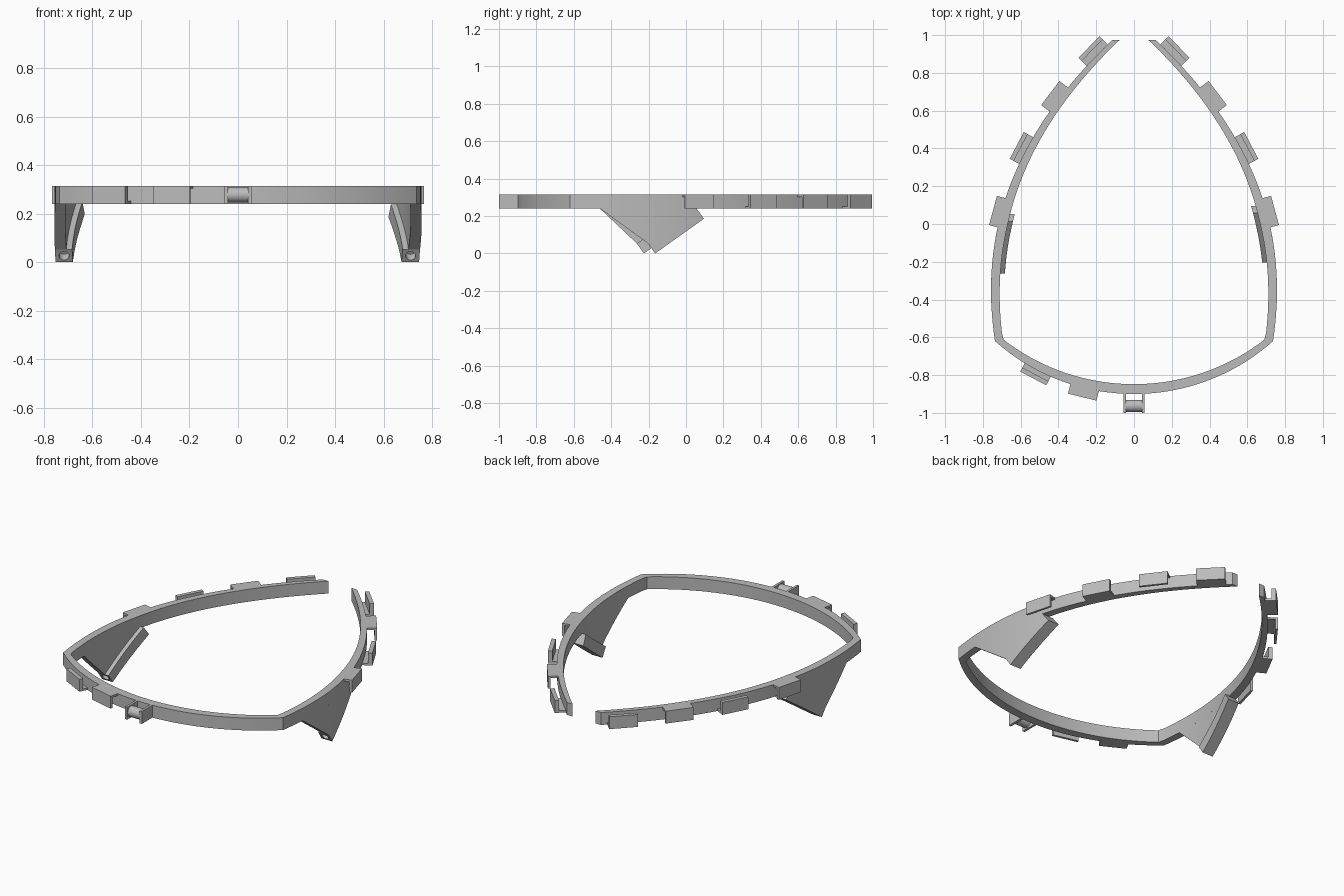
import bpy, bmesh, math
from mathutils import Matrix, Vector

cube = bpy.data.objects.get("Cube")
if cube:
    bpy.data.objects.remove(cube, do_unlink=True)

grey = bpy.data.materials.new("plain grey")
grey.use_nodes = True
grey.diffuse_color = (0.5, 0.5, 0.5, 1)
grey.node_tree.nodes["Principled BSDF"].inputs["Base Color"].default_value = (0.5, 0.5, 0.5, 1)

Z0, Z1 = 0.24, 0.315          # bottom and top of the band


def finish(bm, name, smooth=False):
    bmesh.ops.remove_doubles(bm, verts=bm.verts, dist=0.0002)
    bmesh.ops.recalc_face_normals(bm, faces=bm.faces)
    mesh = bpy.data.meshes.new(name)
    bm.to_mesh(mesh)
    bm.free()
    mesh.materials.append(grey)
    ob = bpy.data.objects.new(name, mesh)
    bpy.context.collection.objects.link(ob)
    if smooth:
        bpy.ops.object.select_all(action='DESELECT')
        ob.select_set(True)
        bpy.context.view_layer.objects.active = ob
        bpy.ops.object.shade_smooth_by_angle(angle=math.radians(25))
    return ob


def loft(name, sections, smooth=True):
    """Skin a row of four-cornered sections and cap both ends."""
    bm = bmesh.new()
    rings = [[bm.verts.new(p) for p in s] for s in sections]
    for a, b in zip(rings, rings[1:]):
        for i in range(4):
            j = (i + 1) % 4
            bm.faces.new((a[i], a[j], b[j], b[i]))
    bm.faces.new(rings[0])
    bm.faces.new(rings[-1])
    return finish(bm, name, smooth)


def add_box(bm, frame, low, high):
    low, high = Vector(low), Vector(high)
    size = Matrix.Diagonal((*(high - low), 1))
    bmesh.ops.create_cube(bm, size=1, matrix=frame @ Matrix.Translation((low + high) / 2) @ size)


# Plan curves: the bowed sides and the front arc
def side_outer(y):
    u = y + 0.35
    return 0.757 - 0.30 * u ** 2 - 0.05 * u ** 3


def side_inner(y):
    return side_outer(y) - (0.05 - 0.012 * abs(y))


def front_arc(half, depth, y_front, t):
    r = (half ** 2 + depth ** 2) / (2 * depth)
    a = math.asin(half / r) * t
    return r * math.sin(a), y_front + r * (1 - math.cos(a))


def wall_section(o, i):
    return [(*o, Z0), (*o, Z1), (*i, Z1), (*i, Z0)]


# Band: open at the back, with a corner at each end of the front arc
N = 36
ys = [0.975 - 1.595 * k / N for k in range(N)]
right = [((side_outer(y), y), (side_inner(y), y)) for y in ys]
front = []
for k in range(N + 1):
    t = 1 - 2 * k / N
    front.append((front_arc(side_outer(-0.62), 0.28, -0.90, t),
                  front_arc(0.69, 0.235, -0.848, t)))
left = [((-o[0], o[1]), (-i[0], i[1])) for o, i in reversed(right)]
loft("band", [wall_section(o, i) for o, i in right + front + left])


# Clips: a wall held off the band by a floor (or by a cap)
def clip(name, base, normal, length, depth, capped):
    n = Vector((*normal, 0)).normalized()
    t = n.cross(Vector((0, 0, 1)))
    frame = Matrix((t, n, (0, 0, 1))).transposed().to_4x4()
    frame.translation = (*base, 0)
    h = length / 2
    bm = bmesh.new()
    thick = 0.014 if capped else 0.024
    add_box(bm, frame, (-h, depth - thick, Z0), (h, depth, Z1))
    a, b = (Z1 - 0.012, Z1) if capped else (Z0, Z0 + 0.012)
    add_box(bm, frame, (-h, -0.02, a), (h, depth - thick, b))
    finish(bm, name)


side_clips = [(0.895, 0.06, False), (0.66, 0.055, True), (0.39, 0.055, False), (0.06, 0.045, True)]
for s, word in ((1, "left"), (-1, "right")):
    for k, (y, depth, capped) in enumerate(side_clips):
        slope = (side_outer(y + 0.01) - side_outer(y - 0.01)) / 0.02
        clip(f"{word}_clip_{k + 1}", (s * side_outer(y), y), (s, -slope), 0.16, depth, capped)

for name, x, capped in (("front_clip_outer", -0.51, False), ("front_clip_inner", -0.262, True)):
    cy = 0.19
    y = cy - math.sqrt(1.09 ** 2 - x ** 2)
    clip(name, (x, y), (x, y - cy), 0.155, 0.05, capped)

# Front bracket: two cheeks with a roller between
for s, word in ((1, "left"), (-1, "right")):
    bm = bmesh.new()
    add_box(bm, Matrix(), (s * 0.049 - 0.007, -1.0, Z0), (s * 0.049 + 0.007, -0.88, Z1))
    finish(bm, f"{word}_bracket_cheek")
bm = bmesh.new()
bmesh.ops.create_cone(bm, cap_ends=True, segments=32, radius1=0.032, radius2=0.032, depth=0.09,
                      matrix=Matrix.Translation((0, -0.963, 0.278)) @ Matrix.Rotation(math.pi / 2, 4, 'Y'))
finish(bm, "bracket_roller", True)

# Legs: a tapering fin under the band and a drilled bar along its lower edge
along = Vector((0, 0.815, 0.58))
across = Vector((0, -0.58, 0.815)) * 0.065
for s, word, start_y, length in ((1, "left", -0.165, 0.32), (-1, "right", -0.225, 0.34)):
    start = Vector((0, start_y, 0))
    apex = start + across
    end_y = apex.y + (Z0 - apex.z) * along.y / along.z
    stations = [(-0.46 + (apex.y + 0.46) * k / 10, Z0 + (apex.z - Z0) * k / 10) for k in range(11)]
    stations += [(apex.y + (end_y - apex.y) * k / 10, apex.z + (Z0 - apex.z) * k / 10)
                 for k in range(1, 11)]
    loft(f"{word}_fin", [[(s * side_outer(y), y, z), (s * side_outer(y), y, Z0),
                          (s * side_inner(y), y, Z0), (s * side_inner(y), y, z)]
                         for y, z in stations])

    sections = []
    for k in range(11):
        low = start + along * length * k / 10
        high = low + across
        sections.append([(s * side_outer(low.y), low.y, low.z), (s * side_outer(high.y), high.y, high.z),
                         (s * (side_inner(high.y) - 0.024), high.y, high.z),
                         (s * (side_inner(low.y) - 0.024), low.y, low.z)])
    bar = loft(f"{word}_bar", sections)

    # Blind hole in the bar's front end
    mid = start + across / 2
    mid.x = s * (side_outer(mid.y) - 0.037)
    bm = bmesh.new()
    bmesh.ops.create_cone(bm, cap_ends=True, segments=24, radius1=0.021, radius2=0.021, depth=0.08,
                          matrix=Matrix.Translation(mid) @ along.to_track_quat('Z', 'Y').to_matrix().to_4x4())
    cutter = finish(bm, f"{word}_hole_cutter")
    cutter.hide_render = True
    mod = bar.modifiers.new("hole", 'BOOLEAN')
    mod.operation = 'DIFFERENCE'
    mod.solver = 'EXACT'
    mod.object = cutter
    bpy.context.view_layer.objects.active = bar
    bpy.ops.object.modifier_move_to_index(modifier="hole", index=0)
    bpy.ops.object.modifier_apply(modifier="hole")
    bpy.data.objects.remove(cutter, do_unlink=True)
